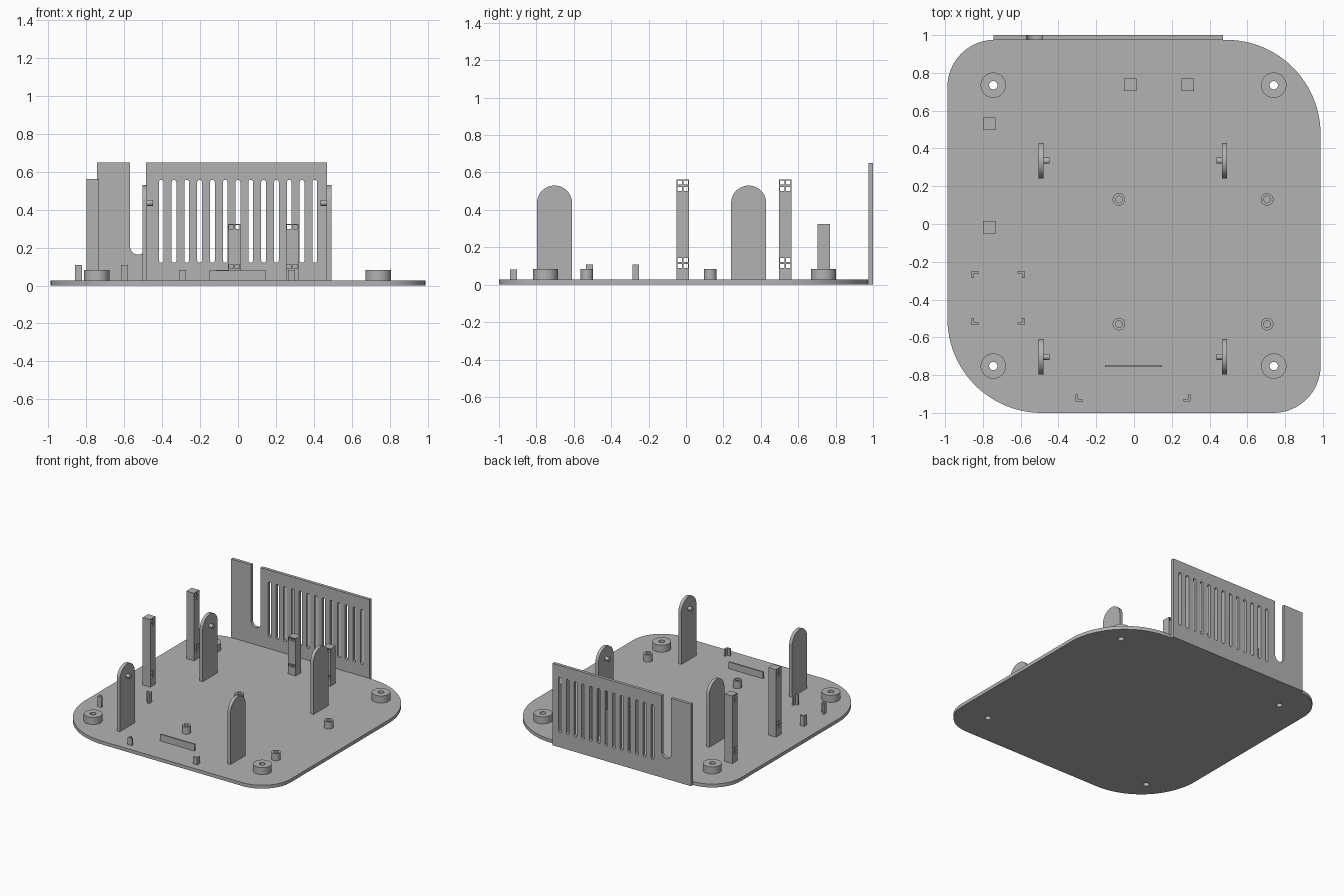
import bpy, bmesh
from math import pi, sin, cos
from mathutils import Vector

cube = bpy.data.objects.get("Cube")
if cube:
    bpy.data.objects.remove(cube, do_unlink=True)

grey = bpy.data.materials.new("plain grey")
grey.use_nodes = True
grey.diffuse_color = (0.45, 0.45, 0.45, 1)
grey.node_tree.nodes["Principled BSDF"].inputs["Base Color"].default_value = grey.diffuse_color

FLOOR = 0.027


# Outline helpers
def arc(u, v, r, start, end, n):
    return [(u + r * cos(start + (end - start) * i / n),
             v + r * sin(start + (end - start) * i / n)) for i in range(n + 1)]


def circle(u, v, r, n=32):
    return arc(u, v, r, 0, 2 * pi, n)[:-1]


def rect(u0, u1, v0, v1):
    return [(u0, v0), (u1, v0), (u1, v1), (u0, v1)]


def slot(u, v0, v1, r):
    return arc(u, v1 - r, r, 0, pi, 10) + arc(u, v0 + r, r, pi, 2 * pi, 10)


def extrude(name, loops, axis, a, b):
    """Fill the outlines (inner ones become holes) and extrude from a to b along an axis."""
    curve = bpy.data.curves.new(name, 'CURVE')
    curve.dimensions = '2D'
    curve.fill_mode = 'BOTH'
    curve.extrude = (b - a) / 2
    for loop in loops:
        spline = curve.splines.new('POLY')
        spline.points.add(len(loop) - 1)
        for p, (u, v) in zip(spline.points, loop):
            p.co = (u, v, 0, 1)
        spline.use_cyclic_u = True
    temp = bpy.data.objects.new(name + "_outline", curve)
    bpy.context.collection.objects.link(temp)
    graph = bpy.context.evaluated_depsgraph_get()
    mesh = bpy.data.meshes.new_from_object(temp.evaluated_get(graph))
    bpy.data.objects.remove(temp, do_unlink=True)
    bpy.data.curves.remove(curve)

    bm = bmesh.new()
    bm.from_mesh(mesh)
    for vert in bm.verts:
        u, v, w = vert.co
        w += (a + b) / 2
        vert.co = Vector({'x': (w, u, v), 'y': (u, w, v), 'z': (u, v, w)}[axis])
    bmesh.ops.remove_doubles(bm, verts=bm.verts, dist=0.0001)
    bmesh.ops.recalc_face_normals(bm, faces=bm.faces)
    bm.to_mesh(mesh)
    bm.free()
    mesh.name = name
    mesh.materials.clear()
    mesh.materials.append(grey)
    obj = bpy.data.objects.new(name, mesh)
    bpy.context.collection.objects.link(obj)
    bpy.ops.object.select_all(action='DESELECT')
    obj.select_set(True)
    bpy.context.view_layer.objects.active = obj
    bpy.ops.object.shade_smooth_by_angle()
    return obj


# Base plate: two large and two small rounded corners, four screw holes
mounts = [(x, y) for x in (-0.745, 0.74) for y in (-0.752, 0.735)]
big, small = 0.5, 0.25
left, right, front, back = -0.988, 0.988, -1.0, 0.975
outline = (arc(right - big, back - big, big, 0, pi / 2, 24)
           + arc(left + small, back - small, small, pi / 2, pi, 16)
           + arc(left + big, front + big, big, pi, 1.5 * pi, 24)
           + arc(right - small, front + small, small, 1.5 * pi, 2 * pi, 16))
extrude("base_plate", [outline] + [circle(x, y, 0.022) for x, y in mounts], 'z', 0, FLOOR)

# Corner screw mounts
for x, y in mounts:
    extrude("corner_mount", [circle(x, y, 0.067, 48), circle(x, y, 0.022)], 'z', FLOOR, 0.083)

# Small board standoffs
for x in (-0.08, 0.705):
    for y in (-0.53, 0.13):
        extrude("standoff", [circle(x, y, 0.033), circle(x, y, 0.018)], 'z', FLOOR, 0.083)

# Rear panel with a cable notch and a row of vents
notch = arc(-0.527, 0.205, 0.042, pi, 2 * pi, 16)
panel = [(-0.743, 0), (0.47, 0), (0.47, 0.65), (-0.485, 0.65)] + notch[::-1] + [(-0.569, 0.65), (-0.743, 0.65)]
vents = [slot(0.0675 * i, 0.12, 0.557, 0.0125) for i in range(-6, 7)]
extrude("rear_panel", [panel] + vents, 'y', back, 1.0)

# Round-topped arms with inward pegs
for side in (-1, 1):
    outer, inner = -0.006 + side * 0.499, -0.006 + side * 0.473
    tip = inner - side * 0.031
    for y in (-0.703, 0.335):
        shape = [(y - 0.094, FLOOR), (y + 0.094, FLOOR)] + arc(y, 0.436, 0.094, 0, pi, 32)
        extrude("round_arm", [shape], 'x', min(outer, inner), max(outer, inner))
        extrude("arm_peg", [circle(y, 0.436, 0.016, 24)], 'x', min(tip, inner), max(tip, inner))


# Square posts with pairs of tie holes
def post(name, axis, u, depth, top, rows):
    holes = [rect(u + s - 0.012, u + s + 0.012, z - 0.011, z + 0.011)
             for s in (-0.016, 0.016) for z in rows]
    extrude(name, [rect(u - 0.033, u + 0.033, FLOOR, top)] + holes, axis, depth - 0.033, depth + 0.033)


for y in (-0.018, 0.53):
    post("tall_post", 'x', y, -0.767, 0.563, (0.1, 0.132, 0.512, 0.546))
for x in (-0.02, 0.285):
    post("short_post", 'y', x, 0.737, 0.324, (0.1, 0.308))


# L-shaped locating corners; sx and sy point along the legs
def bracket(x, y, sx, sy, top):
    n, t = 0.037, 0.013
    shape = [(0, 0), (n, 0), (n, t), (t, t), (t, n), (0, n)]
    extrude("corner_bracket", [[(x + sx * u, y + sy * v) for u, v in shape]], 'z', FLOOR, top)


for x, sx in ((-0.86, 1), (-0.58, -1)):
    for y, sy in ((-0.25, -1), (-0.535, 1)):
        bracket(x, y, sx, sy, 0.108)
for x, sx in ((-0.31, 1), (0.3, -1)):
    bracket(x, -0.94, sx, 1, 0.082)

# Low locating rib
extrude("front_rib", [rect(-0.153, 0.148, -0.758, -0.746)], 'z', FLOOR, 0.08)
